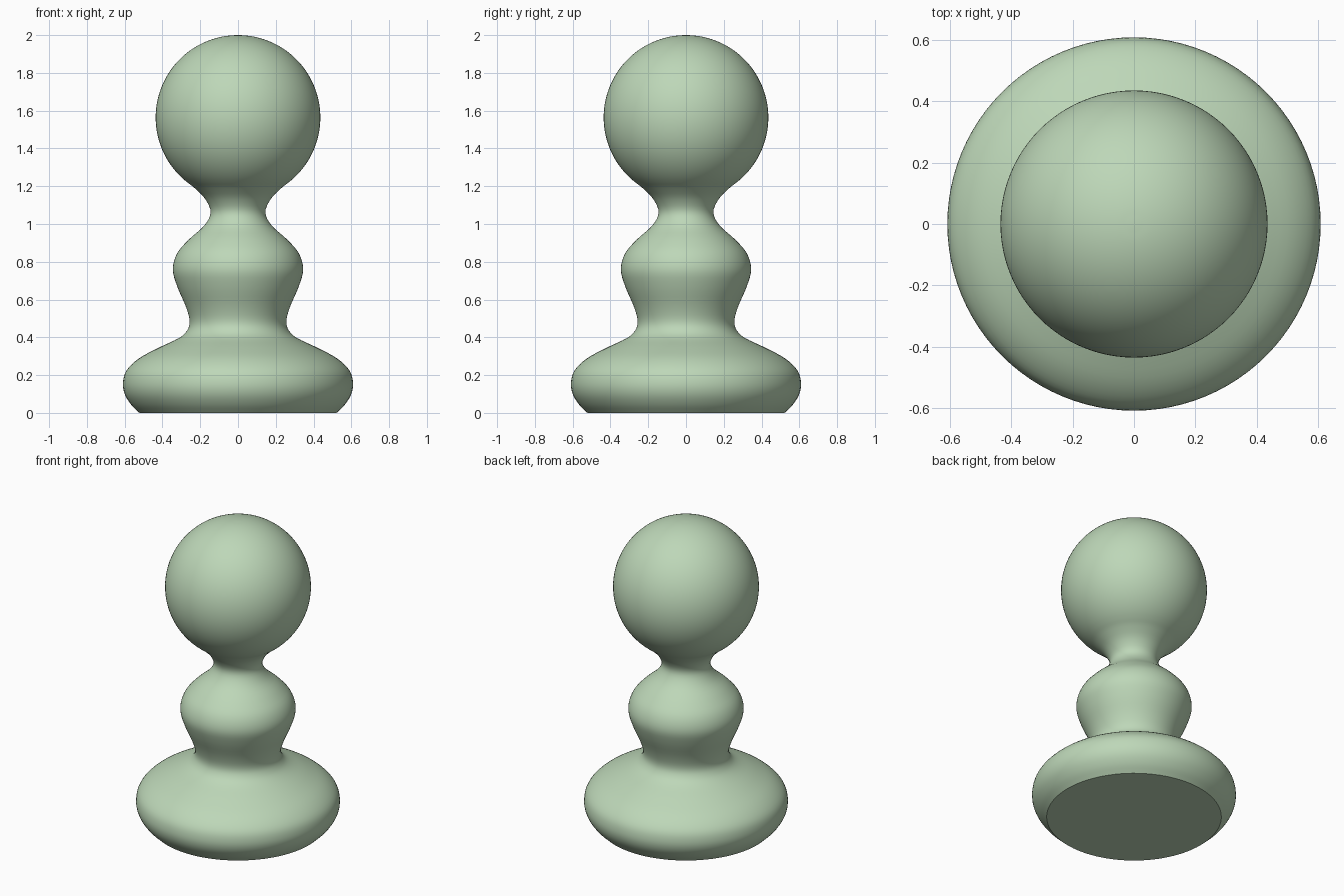
import bpy, bmesh, math
from mathutils import Vector

if "Cube" in bpy.data.objects:
    bpy.data.objects.remove(bpy.data.objects["Cube"])

SEGMENTS = 96
HEAD_R, HEAD_Z = 0.436, 1.564

# Profile keys (radius, height) for the foot, waist, collar and neck
keys = [(0.522, 0.0), (0.567, 0.045), (0.60, 0.10), (0.609, 0.16), (0.59, 0.225),
        (0.525, 0.288), (0.42, 0.345), (0.315, 0.395), (0.27, 0.435), (0.256, 0.485),
        (0.275, 0.56), (0.322, 0.67), (0.345, 0.76), (0.322, 0.845), (0.26, 0.918),
        (0.18, 0.99), (0.145, 1.06), (0.172, 1.13), (0.226, 1.187)]

# Round head continues the profile as an arc
arc = [(HEAD_R * math.cos(math.radians(a)), HEAD_Z + HEAD_R * math.sin(math.radians(a)))
       for a in range(-52, 89, 5)]


def smooth_curve(points, steps=4):
    """Catmull-Rom curve through the points."""
    p = [Vector(q) for q in points]
    p = [2 * p[0] - p[1]] + p + [2 * p[-1] - p[-2]]
    out = []
    for i in range(1, len(p) - 2):
        a, b, c, d = p[i - 1:i + 3]
        for s in range(steps):
            t = s / steps
            out.append(0.5 * (2 * b + (c - a) * t + (2 * a - 5 * b + 4 * c - d) * t * t
                              + (3 * b - a - 3 * c + d) * t ** 3))
    return out + [p[-2]]


profile = smooth_curve(keys + arc)

# Lathe the profile around z
bm = bmesh.new()
rings = []
for r, z in profile:
    rings.append([bm.verts.new((r * math.cos(2 * math.pi * i / SEGMENTS),
                                r * math.sin(2 * math.pi * i / SEGMENTS), z))
                  for i in range(SEGMENTS)])
top = bm.verts.new((0, 0, HEAD_Z + HEAD_R))
for i in range(SEGMENTS):
    j = (i + 1) % SEGMENTS
    for low, high in zip(rings, rings[1:]):
        bm.faces.new((low[i], low[j], high[j], high[i]))
    bm.faces.new((rings[-1][i], rings[-1][j], top))
bm.faces.new(rings[0][::-1])  # flat underside

mesh = bpy.data.meshes.new("pawn")
bm.to_mesh(mesh)
bm.free()
pawn = bpy.data.objects.new("pawn", mesh)
bpy.context.collection.objects.link(pawn)

# Pale green finish
mat = bpy.data.materials.new("pale_green")
mat.diffuse_color = (0.51, 0.68, 0.48, 1)
mat.use_nodes = True
mat.node_tree.nodes["Principled BSDF"].inputs["Base Color"].default_value = mat.diffuse_color
mesh.materials.append(mat)

bpy.context.view_layer.objects.active = pawn
pawn.select_set(True)
bpy.ops.object.shade_smooth_by_angle(angle=math.radians(35))
